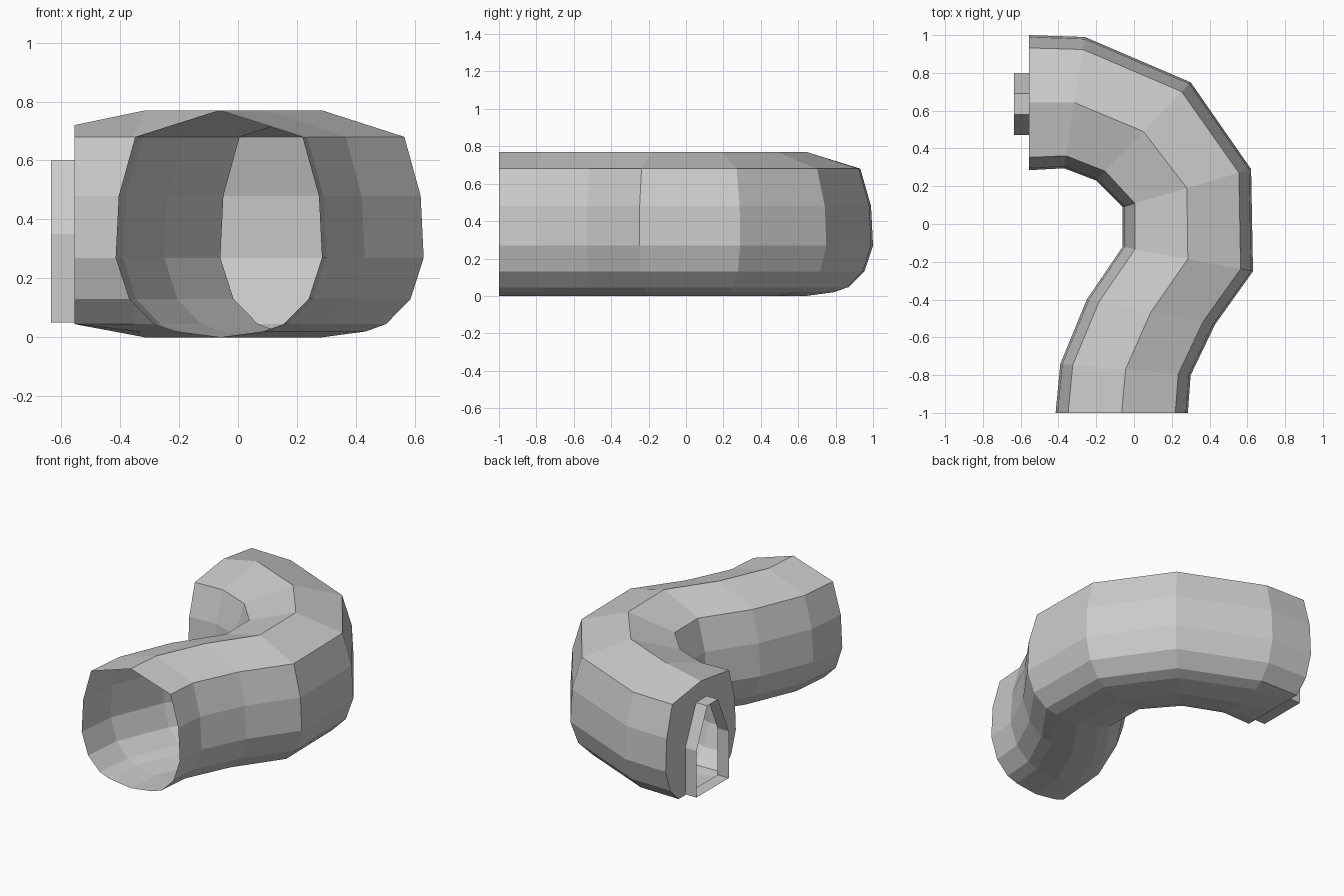
import bpy, bmesh
from mathutils import Vector

if "Cube" in bpy.data.objects:
    bpy.data.objects.remove(bpy.data.objects["Cube"])

# Half cross-section: (fraction of half width, height), crown to base
HALF = [(0, .77), (.81, .68), (.97, .48), (1, .27), (.87, .13), (.63, .045), (.43, .02), (0, 0)]
# Stations along the bend: inner wall point, outer wall point (plan view)
STATIONS = [((-.415, -1), (.285, -1)), ((-.39, -.74), (.30, -.80)),
            ((-.25, -.40), (.43, -.53)), ((-.06, -.12), (.63, -.25)),
            ((-.06, .09), (.62, .29)), ((-.20, .23), (.30, .75)),
            ((-.37, .295), (-.26, .99)), ((-.555, .285), (-.555, 1))]
# Doorway outline (y, z)
DOOR = [(.47, .05), (.47, .35), (.58, .60), (.69, .60), (.80, .35), (.80, .05)]
X_WALL, X_FRONT = -.555, -.635


def section(inner, outer, lo=0, hi=1):
    a, b = Vector(inner), Vector(outer)
    mid, half = (a + b) / 2, (b - a) / 2
    loop = HALF + [(-t, z) for t, z in HALF[-2:0:-1]]
    return [(*(mid + half * t), min(max(z, lo), hi)) for t, z in loop]


def finish(name, bm):
    bmesh.ops.recalc_face_normals(bm, faces=bm.faces[:])
    mesh = bpy.data.meshes.new(name)
    bm.to_mesh(mesh)
    bm.free()
    obj = bpy.data.objects.new(name, mesh)
    bpy.context.collection.objects.link(obj)
    return obj


def skin(name, rings):
    """Open tube through matching closed rings."""
    bm = bmesh.new()
    rows = [[bm.verts.new(p) for p in r] for r in rings]
    for a, b in zip(rows, rows[1:]):
        for i in range(len(a)):
            j = (i + 1) % len(a)
            bm.faces.new((a[i], a[j], b[j], b[i]))
    return finish(name, bm)


# Curved tunnel, its last ring pinched at crown and base
rings = [section(*s) for s in STATIONS[:-1]]
rings.append(section(*STATIONS[-1], .045, .72))
skin("tunnel", rings)

# Projecting doorway surround
door_rings = [[(x, y, z) for y, z in DOOR] for x in (X_WALL, X_FRONT)]
skin("doorway", door_rings)

# End wall with the door opening left out
bm = bmesh.new()
edges = []
for loop in (rings[-1], door_rings[0]):
    vs = [bm.verts.new(p) for p in loop]
    edges += [bm.edges.new((vs[i - 1], vs[i])) for i in range(len(vs))]
bmesh.ops.triangle_fill(bm, edges=edges, use_beauty=True, normal=(-1, 0, 0))
finish("end_wall", bm)
